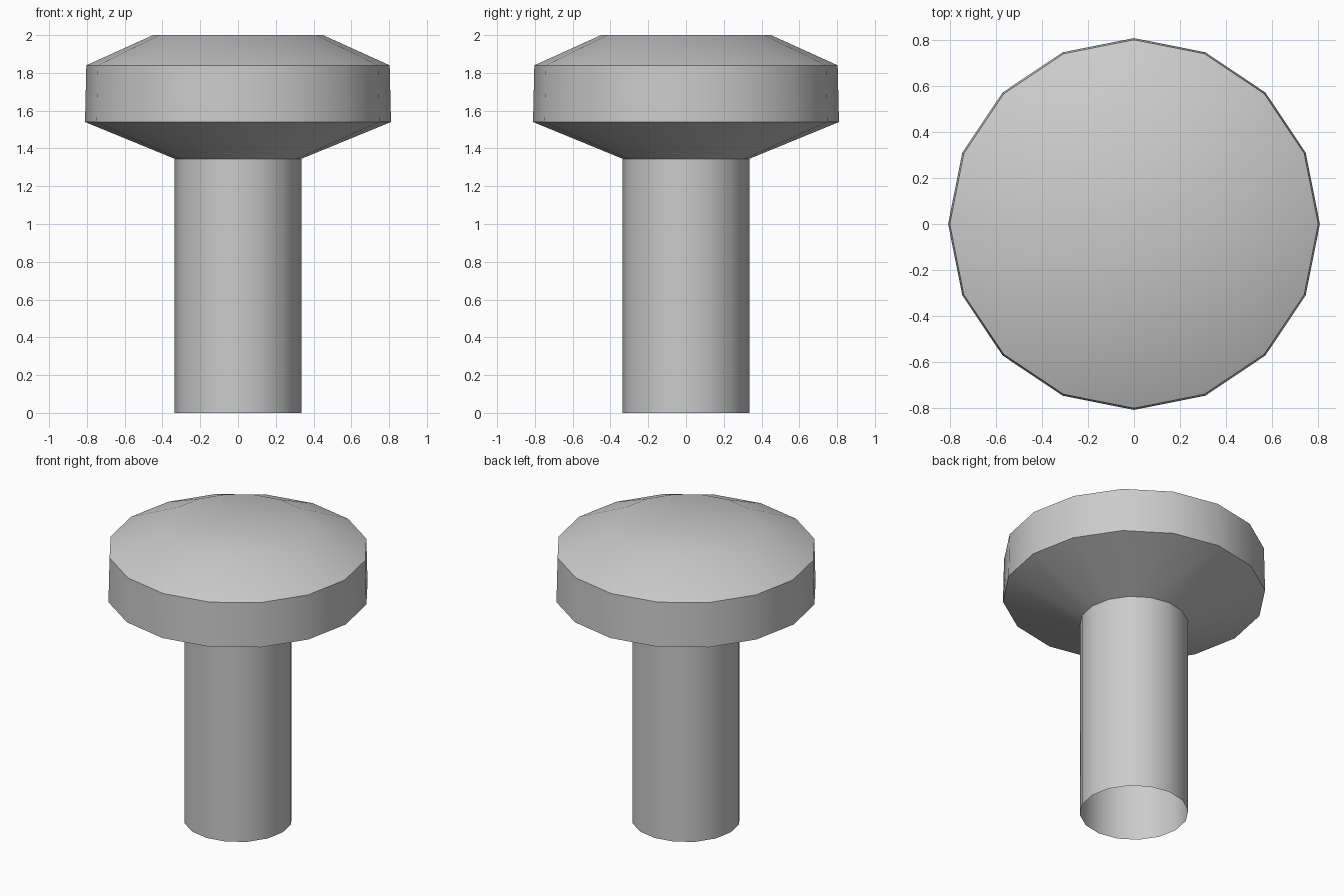
import bpy, bmesh, math

if "Cube" in bpy.data.objects:
    bpy.data.objects.remove(bpy.data.objects["Cube"])

SIDES = 16


def lathe(name, profile, cap_top=False):
    """Spin a (radius, height) profile around z into a 16-sided shell."""
    bm = bmesh.new()
    rings = []
    for r, z in profile:
        rings.append([bm.verts.new((r * math.cos(2 * math.pi * i / SIDES),
                                    r * math.sin(2 * math.pi * i / SIDES), z))
                      for i in range(SIDES)])
    for low, high in zip(rings, rings[1:]):
        for i in range(SIDES):
            j = (i + 1) % SIDES
            bm.faces.new((low[i], low[j], high[j], high[i]))
    if cap_top:
        bm.faces.new(rings[-1])
    mesh = bpy.data.meshes.new(name)
    bm.to_mesh(mesh)
    bm.free()
    obj = bpy.data.objects.new(name, mesh)
    bpy.context.collection.objects.link(obj)
    bpy.ops.object.select_all(action='DESELECT')
    obj.select_set(True)
    bpy.context.view_layer.objects.active = obj
    bpy.ops.object.shade_smooth_by_angle(angle=math.radians(30))
    return obj


# Knob: hollow stem open at the base, flared underside, rim, chamfer, flat top
lathe("knob", [(0.335, 0.0), (0.335, 1.345), (0.81, 1.54),
               (0.803, 1.84), (0.45, 2.0)], cap_top=True)
